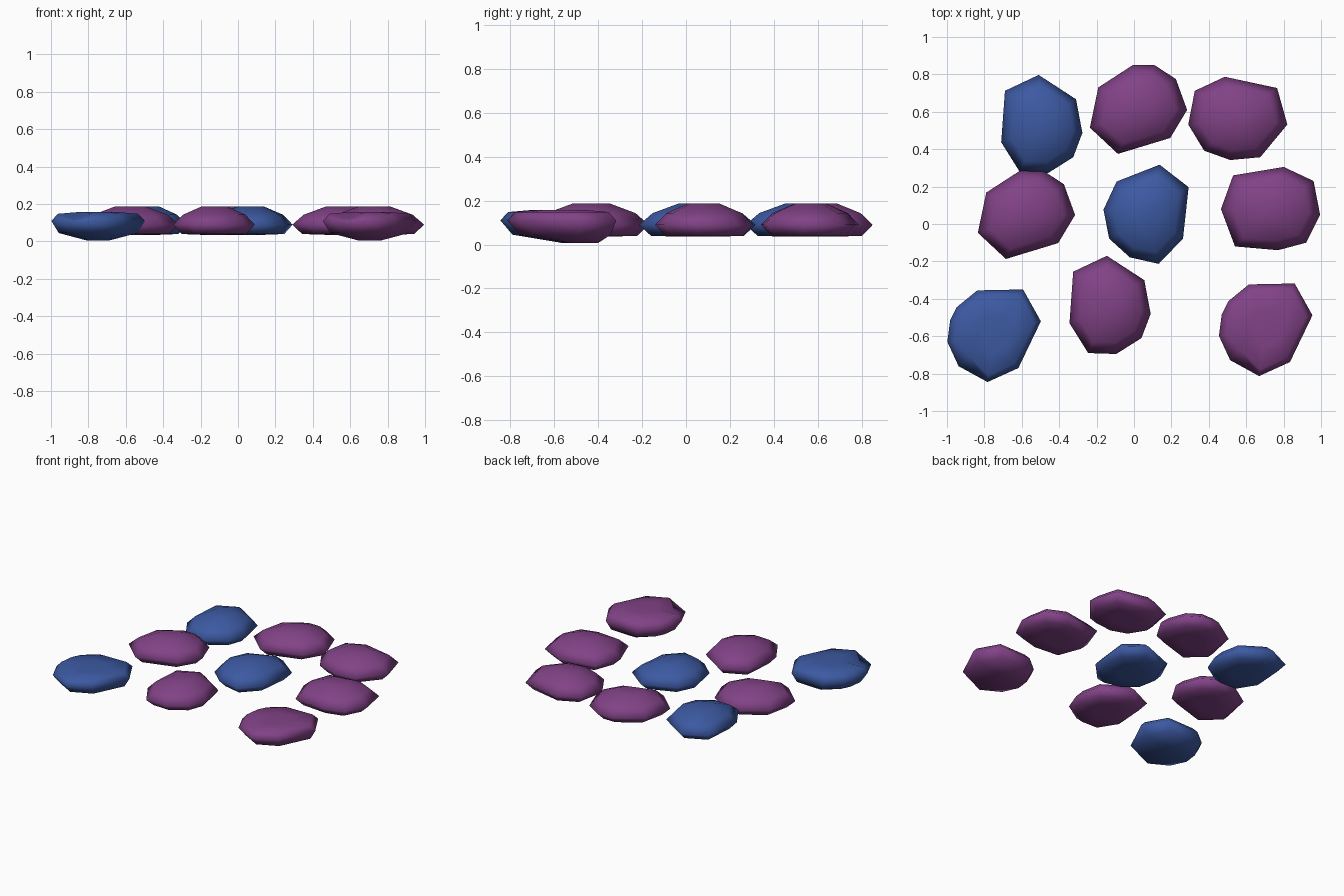
import bpy, bmesh
from mathutils import Vector

if "Cube" in bpy.data.objects:
    bpy.data.objects.remove(bpy.data.objects["Cube"])


def material(name, colour):
    m = bpy.data.materials.new(name)
    m.diffuse_color = (*colour, 1)
    m.use_nodes = True
    m.node_tree.nodes["Principled BSDF"].inputs["Base Color"].default_value = m.diffuse_color
    return m


BLUE = material("blue", (0.045, 0.10, 0.36))
PURPLE = material("purple", (0.22, 0.055, 0.24))

# Clockwise plan outlines, relative to each stone's own centre
TALL = [(-.02, .26), (.18, .13), (.214, -.05), (.165, -.18), (.03, -.265), (-.12, -.26), (-.22, -.10), (-.20, .175)]
WIDE = [(-.03, .24), (.085, .24), (.20, .165), (.26, 0), (.17, -.15), (-.11, -.235), (-.26, -.095), (-.215, .12)]
MIDDLE = [(.07, .265), (.225, .145), (.195, -.13), (.065, -.265), (-.09, -.23), (-.20, -.13), (-.23, .025), (-.16, .175)]
CORNER = [(-.07, .22), (.21, .16), (.265, -.035), (.12, -.21), (-.04, -.225), (-.18, -.175), (-.265, -.035), (-.23, .145)]
RIGHT = [(.07, .225), (.23, .15), (.265, -.03), (.19, -.18), (.04, -.22), (-.19, -.20), (-.265, 0), (-.20, .18)]
FRONT = [(-.09, .24), (.155, .245), (.25, .075), (.13, -.175), (-.035, -.25), (-.19, -.165), (-.25, -.035), (-.235, .08), (-.20, .15)]

# Section rings: scale, height, y shift
PEBBLE = [(.35, .036, 0), (.80, .04, 0), (1, .09, 0), (.77, .143, 0), (.33, .186, 0)]
WEDGE = [(.25, .006, .10), (.84, .045, .015), (1, .11, 0), (.86, .148, 0), (.40, .158, 0)]


def stone(name, outline, section, x, y, mat, dent=None):
    bm = bmesh.new()
    rings = []
    for i, (s, z, dy) in enumerate(section):
        ring = [bm.verts.new((x + px * s, y + py * s + dy, z)) for px, py in outline]
        if dent is not None and i == 3:
            ring[dent].co += Vector((.03, .03, -.03))
        rings.append(ring)
    n = len(outline)
    for a, b in zip(rings, rings[1:]):
        for i in range(n):
            j = (i + 1) % n
            bm.faces.new((a[i], a[j], b[j], b[i]))
    bm.faces.new(rings[0])
    bm.faces.new(rings[-1])
    bmesh.ops.recalc_face_normals(bm, faces=bm.faces)
    for f in bm.faces:
        f.smooth = True
    me = bpy.data.meshes.new(name)
    bm.to_mesh(me)
    bm.free()
    me.materials.append(mat)
    bpy.context.collection.objects.link(bpy.data.objects.new(name, me))


# Three rows of stepping stones
stone("stone_back_left", TALL, PEBBLE, -.49, .537, BLUE)
stone("stone_back_middle", WIDE, PEBBLE, .024, .61, PURPLE)
stone("stone_back_right", CORNER, PEBBLE, .555, .567, PURPLE)
stone("stone_middle_left", WIDE, PEBBLE, -.575, .048, PURPLE)
stone("stone_middle", MIDDLE, PEBBLE, .067, .052, BLUE)
stone("stone_middle_right", RIGHT, PEBBLE, .73, .08, PURPLE)
stone("stone_front_middle", TALL, PEBBLE, -.125, -.43, PURPLE)
stone("stone_front_left", FRONT, WEDGE, -.748, -.595, BLUE, dent=5)
stone("stone_front_right", FRONT, WEDGE, .704, -.563, PURPLE, dent=5)
